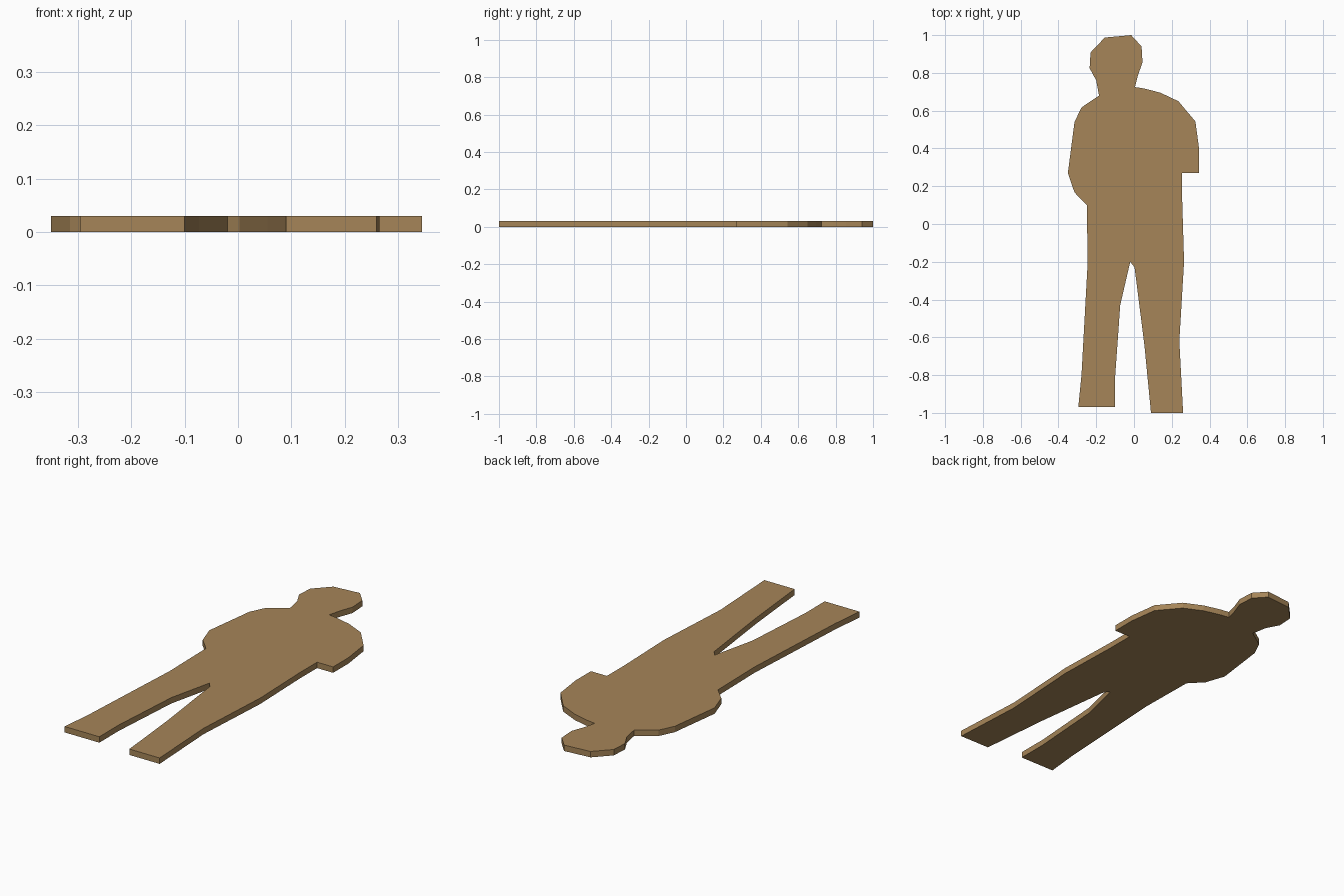
import bpy, bmesh

if "Cube" in bpy.data.objects:
    bpy.data.objects.remove(bpy.data.objects["Cube"])

THICKNESS = 0.03

# Outline pieces, clockwise seen from above
head_right = [(-0.015, 1.0), (0.04, 0.94), (0.045, 0.855), (0.02, 0.785), (0.005, 0.725)]
right_arm = [(0.055, 0.717), (0.14, 0.695), (0.235, 0.65), (0.325, 0.543),
             (0.345, 0.395), (0.345, 0.27), (0.255, 0.27)]
right_leg = [(0.255, 0.13), (0.265, -0.2), (0.24, -0.62), (0.26, -1.0),
             (0.09, -1.0), (0.055, -0.64), (0.003, -0.23)]
left_leg = [(-0.02, -0.2), (-0.073, -0.43), (-0.1, -0.81), (-0.1, -0.97),
            (-0.295, -0.97), (-0.278, -0.8), (-0.245, -0.2)]
left_arm = [(-0.25, 0.1), (-0.315, 0.167), (-0.35, 0.27), (-0.315, 0.54),
            (-0.278, 0.617), (-0.185, 0.68)]
head_left = [(-0.2, 0.76), (-0.235, 0.825), (-0.23, 0.908), (-0.155, 0.987)]
outline = head_right + right_arm + right_leg + left_leg + left_arm + head_left

# Flat board: fill the outline and extrude it upwards
bm = bmesh.new()
base = bm.faces.new([bm.verts.new((x, y, 0)) for x, y in outline])
ext = bmesh.ops.extrude_face_region(bm, geom=[base], use_keep_orig=True)
top = [g for g in ext["geom"] if isinstance(g, bmesh.types.BMVert)]
bmesh.ops.translate(bm, verts=top, vec=(0, 0, THICKNESS))
bmesh.ops.recalc_face_normals(bm, faces=bm.faces)

mesh = bpy.data.meshes.new("standing_figure_cutout")
bm.to_mesh(mesh)
bm.free()

# Plain board colour
wood = bpy.data.materials.new("tan_board")
wood.diffuse_color = (0.38, 0.235, 0.098, 1)
wood.use_nodes = True
wood.node_tree.nodes["Principled BSDF"].inputs["Base Color"].default_value = wood.diffuse_color
mesh.materials.append(wood)

figure = bpy.data.objects.new("standing_figure_cutout", mesh)
bpy.context.collection.objects.link(figure)
